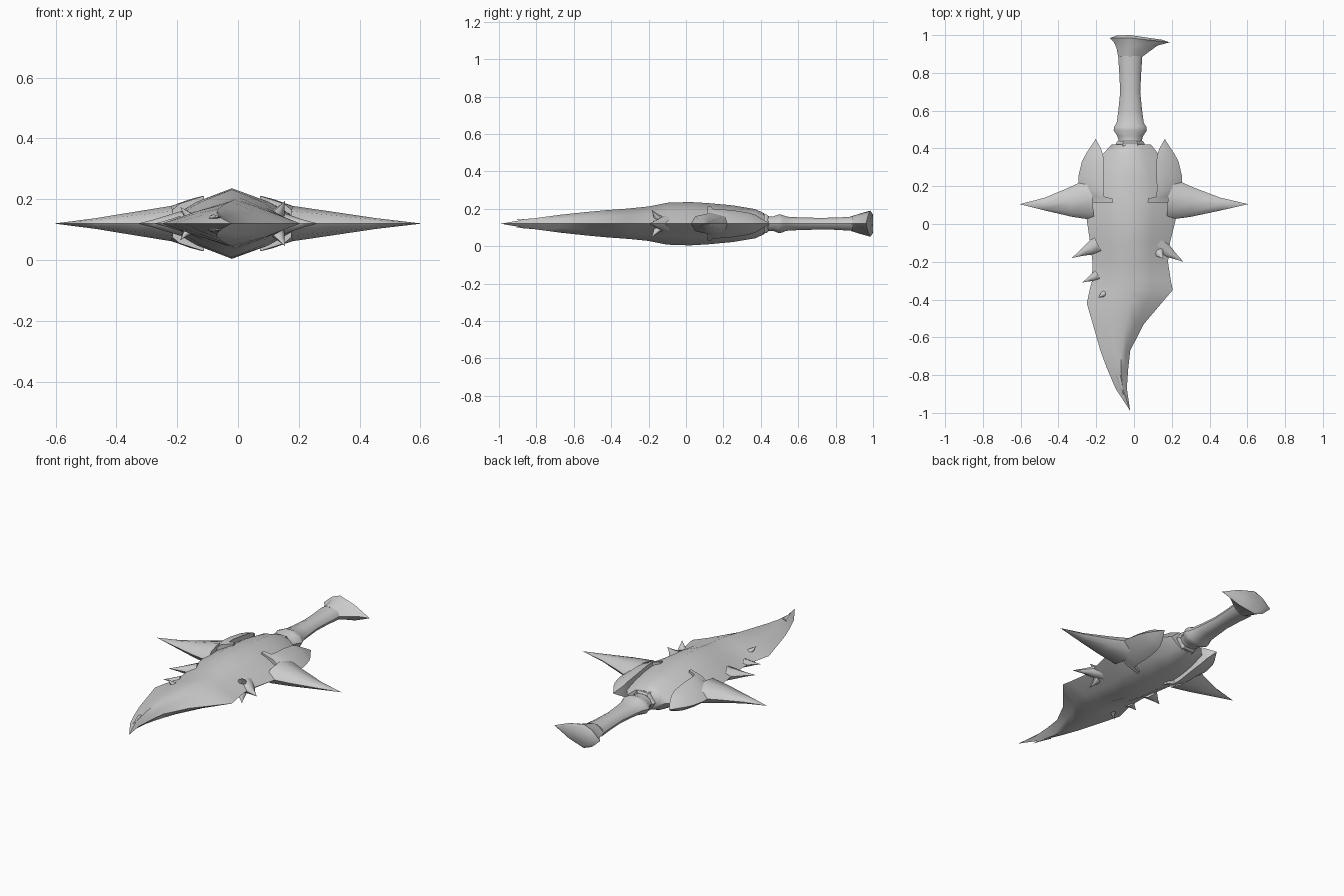
import bpy, bmesh, math
from mathutils import Vector

if "Cube" in bpy.data.objects:
    bpy.data.objects.remove(bpy.data.objects["Cube"])

ZC = 0.12      # height of the symmetry plane
XC = -0.02     # centre line of the hilt and guard

grey = bpy.data.materials.new("light grey")
grey.diffuse_color = (0.6, 0.6, 0.6, 1)
grey.use_nodes = True
grey.node_tree.nodes["Principled BSDF"].inputs["Base Color"].default_value = grey.diffuse_color


def loft(name, rings, angle=40):
    """Skin a list of rings (equal point counts); one-point rings become tips."""
    bm = bmesh.new()
    rows = [[bm.verts.new(p) for p in ring] for ring in rings]
    for a, b in zip(rows, rows[1:]):
        n = max(len(a), len(b))
        for i in range(n):
            j = (i + 1) % n
            if len(a) == 1:
                bm.faces.new((a[0], b[j], b[i]))
            elif len(b) == 1:
                bm.faces.new((a[i], a[j], b[0]))
            else:
                bm.faces.new((a[i], a[j], b[j], b[i]))
    for row in (rows[0], rows[-1]):
        if len(row) > 2:
            bm.faces.new(row)
    bmesh.ops.recalc_face_normals(bm, faces=bm.faces)
    me = bpy.data.meshes.new(name)
    bm.to_mesh(me)
    bm.free()
    me.materials.append(grey)
    ob = bpy.data.objects.new(name, me)
    bpy.context.collection.objects.link(ob)
    bpy.ops.object.select_all(action='DESELECT')
    ob.select_set(True)
    bpy.context.view_layer.objects.active = ob
    bpy.ops.object.shade_smooth_by_angle(angle=math.radians(angle))
    return ob


def ellipse(y, cx, rx, rz, n=10):
    return [(cx + rx * math.cos(2 * math.pi * i / n), y,
             ZC + rz * math.sin(2 * math.pi * i / n)) for i in range(n)]


def spike(name, base, tip, width, thick, bend=0.0):
    """Thorn with an eight-sided base, slightly bent in the flat plane."""
    base, tip = Vector(base), Vector(tip)
    d = (tip - base).normalized()
    side = d.cross(Vector((0, 0, 1))).normalized()
    up = side.cross(d)
    rings = []
    for t, s in ((0, 1), (0.3, 0.68), (0.65, 0.3)):
        c = base.lerp(tip, t) + side * bend * math.sin(math.pi * t)
        rings.append([c + side * width * s * math.cos(k * math.pi / 4)
                      + up * thick * s * math.sin(k * math.pi / 4) for k in range(8)])
    return loft(name, rings + [[tip]], 50)


# Blade body: y, left edge, ridge, right edge, half height, bulge
body = [
    (0.42, -0.12, -0.02, 0.09, 0.055, 0.80),
    (0.37, -0.165, -0.02, 0.13, 0.078, 0.76),
    (0.25, -0.23, -0.02, 0.19, 0.098, 0.68),
    (0.12, -0.255, -0.02, 0.225, 0.110, 0.64),
    (0.02, -0.25, -0.02, 0.22, 0.116, 0.62),
    (-0.10, -0.232, -0.02, 0.19, 0.112, 0.62),
    (-0.20, -0.22, -0.01, 0.18, 0.092, 0.60),
    (-0.30, -0.222, -0.01, 0.195, 0.082, 0.56),
    (-0.35, -0.235, -0.015, 0.205, 0.078, 0.54),
    (-0.42, -0.25, -0.025, 0.145, 0.073, 0.54),
    (-0.53, -0.218, -0.045, 0.052, 0.063, 0.54),
    (-0.67, -0.178, -0.065, -0.02, 0.048, 0.54),
    (-0.76, -0.145, -0.07, -0.03, 0.036, 0.54),
    (-0.87, -0.098, -0.06, -0.038, 0.021, 0.54),
]
rings = []
for y, l, m, r, h, b in body:
    lm, rm = (l + m) / 2, (r + m) / 2
    rings.append([(l, y, ZC), (lm, y, ZC + h * b), (m, y, ZC + h), (rm, y, ZC + h * b),
                  (r, y, ZC), (rm, y, ZC - h * b), (m, y, ZC - h), (lm, y, ZC - h * b)])
loft("blade", rings + [[(-0.02, -0.99, ZC)]], 62)

# Guard plates with a raised inner lip: y, outer reach, inner reach, lip half height
plate = [
    (0.40, 0.215, 0.155, 0.030),
    (0.37, 0.235, 0.145, 0.048),
    (0.33, 0.256, 0.138, 0.060),
    (0.25, 0.275, 0.138, 0.072),
    (0.19, 0.272, 0.142, 0.077),
    (0.145, 0.258, 0.138, 0.080),
    (0.135, 0.256, 0.095, 0.091),
    (0.115, 0.250, 0.092, 0.091),
]
for sx, label in ((-1, "left"), (1, "right")):
    rings = [[(XC + sx * 0.183, 0.45, ZC)]]
    for y, o, i, h in plate:
        m = (o + i) / 2
        rings.append([(XC + sx * o, y, ZC), (XC + sx * m, y, ZC + h * 0.72),
                      (XC + sx * i, y, ZC + h), (XC + sx * i, y, ZC - h),
                      (XC + sx * m, y, ZC - h * 0.72)])
    loft(label + "_guard_plate", rings, 40)
    # Long side spike
    spike(label + "_guard_spike", (XC + sx * 0.20, 0.135, ZC), (sx * 0.605, 0.105, ZC),
          0.115, 0.058, sx * 0.012)

# Thorns along the blade edges
spike("left_thorn", (-0.19, -0.11, ZC), (-0.33, -0.18, ZC), 0.05, 0.04)
spike("left_small_thorn", (-0.19, -0.27, ZC), (-0.275, -0.31, ZC), 0.03, 0.025)
spike("right_thorn", (0.12, -0.11, ZC), (0.262, -0.20, ZC), 0.055, 0.045)
for s, label in ((1, "upper"), (-1, "lower")):
    spike(label + "_right_barb", (0.13, -0.15, ZC + s * 0.03), (0.155, -0.185, ZC + s * 0.075),
          0.028, 0.02)
    spike(label + "_left_barb", (-0.16, -0.37, ZC + s * 0.02), (-0.19, -0.39, ZC + s * 0.055),
          0.018, 0.018)
    spike(label + "_tip_barb", (-0.08, -0.80, ZC + s * 0.018), (-0.055, -0.91, ZC + s * 0.022),
          0.016, 0.012)

# Collar and grip: y, half width, half thickness
grip = [(0.40, 0.062, 0.045), (0.445, 0.062, 0.042), (0.465, 0.068, 0.040),
        (0.495, 0.088, 0.052), (0.515, 0.085, 0.050), (0.535, 0.072, 0.040),
        (0.60, 0.063, 0.036), (0.70, 0.053, 0.033), (0.80, 0.058, 0.034),
        (0.89, 0.064, 0.040)]
loft("grip", [ellipse(y, XC, rx, rz) for y, rx, rz in grip], 40)

# Collar band, a six-sided ring against the blade
loft("collar", [ellipse(y, XC, rx, rz, 6) for y, rx, rz in
                ((0.40, 0.078, 0.06), (0.43, 0.074, 0.058), (0.44, 0.066, 0.048))], 30)

# Pommel: a flared wedge with a hooked right end; left, right, half height, y left/mid/right
pommel = [(-0.084, 0.044, 0.040, 0.885, 0.885, 0.885),
          (-0.092, 0.070, 0.054, 0.93, 0.93, 0.905),
          (-0.105, 0.125, 0.064, 0.96, 0.965, 0.945),
          (-0.128, 0.190, 0.070, 0.985, 0.985, 0.962),
          (-0.090, 0.150, 0.050, 0.998, 1.0, 0.975)]
rings = []
for l, r, h, yl, ym, yr in pommel:
    a, b = (l + XC) / 2, (r + XC) / 2
    ya, yb = (yl + ym) / 2, (yr + ym) / 2
    rings.append([(l, yl, ZC), (a, ya, ZC + h * 0.7), (XC, ym, ZC + h), (b, yb, ZC + h * 0.65),
                  (r, yr, ZC), (b, yb, ZC - h * 0.65), (XC, ym, ZC - h), (a, ya, ZC - h * 0.7)])
loft("pommel", rings, 45)
